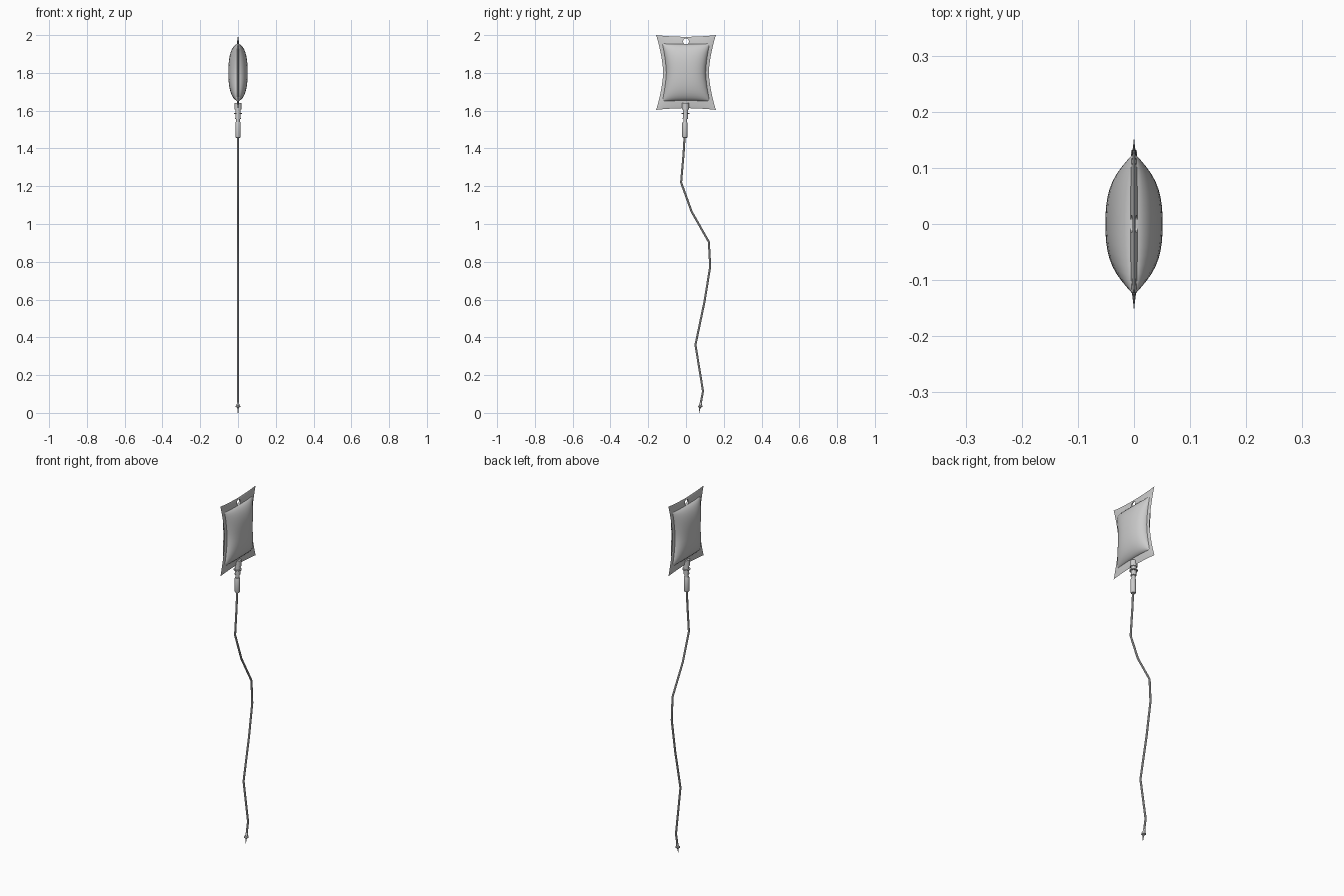
import bpy, bmesh, math
from mathutils import Vector

if "Cube" in bpy.data.objects:
    bpy.data.objects.remove(bpy.data.objects["Cube"])


def smooth(ob, angle=40):
    bpy.ops.object.select_all(action='DESELECT')
    ob.select_set(True)
    bpy.context.view_layer.objects.active = ob
    bpy.ops.object.shade_smooth_by_angle(angle=math.radians(angle))


def finish(bm, name):
    bmesh.ops.remove_doubles(bm, verts=bm.verts, dist=1e-5)
    bmesh.ops.recalc_face_normals(bm, faces=bm.faces)
    me = bpy.data.meshes.new(name)
    bm.to_mesh(me)
    bm.free()
    ob = bpy.data.objects.new(name, me)
    bpy.context.collection.objects.link(ob)
    return ob


def cushion(name, half_w, z0, z1, pinch, sag, depth, n=20):
    """Two mirrored curved grids meeting along a pinched rectangular rim."""
    bm = bmesh.new()
    zc, hz = (z0 + z1) / 2, (z1 - z0) / 2
    for side in (-1, 1):
        rows = []
        for j in range(n + 1):
            v = math.sin(math.pi / 2 * (2 * j / n - 1))
            row = []
            for i in range(n + 1):
                u = math.sin(math.pi / 2 * (2 * i / n - 1))
                y = u * (half_w - pinch * (1 - abs(v) ** 1.6))
                z = zc + v * (hz - sag * (1 - u * u))
                row.append(bm.verts.new((side * depth(u, v), y, z)))
            rows.append(row)
        for j in range(n):
            for i in range(n):
                bm.faces.new((rows[j][i], rows[j][i + 1],
                              rows[j + 1][i + 1], rows[j + 1][i]))
    return finish(bm, name)


def lathe(name, profile, y, sides=16):
    """Closed turned part on a vertical axis from (radius, z) pairs."""
    bm = bmesh.new()
    rings = [[bm.verts.new((r * math.cos(2 * math.pi * k / sides),
                            y + r * math.sin(2 * math.pi * k / sides), z))
              for k in range(sides)] for r, z in profile]
    for a, b in zip(rings, rings[1:]):
        for k in range(sides):
            m = (k + 1) % sides
            bm.faces.new((a[k], a[m], b[m], b[k]))
    bm.faces.new(rings[0])
    bm.faces.new(rings[-1])
    ob = finish(bm, name)
    smooth(ob)
    return ob


# flat welded sheet of the bag, with hanging hole
sheet = cushion("bag_sheet", 0.158, 1.604, 2.0, 0.037, 0.009,
                lambda u, v: 0.009 * (max(0, 1 - u ** 4) * max(0, 1 - v ** 4)) ** 0.8)
bpy.ops.mesh.primitive_cylinder_add(vertices=20, radius=0.016, depth=0.2,
                                    location=(0, 0, 1.966),
                                    rotation=(0, math.pi / 2, 0))
cutter = bpy.context.object
cutter.name = "hole_cutter"
cutter.hide_render = True
mod = sheet.modifiers.new("hole", 'BOOLEAN')
mod.operation = 'DIFFERENCE'
mod.object = cutter
bpy.context.view_layer.objects.active = sheet
bpy.ops.object.modifier_apply(modifier=mod.name)
bpy.data.objects.remove(cutter)
smooth(sheet)

# fluid-filled pillow
pillow = cushion("bag_pillow", 0.127, 1.648, 1.957, 0.022, 0.004,
                 lambda u, v: 0.051 * (max(0, 1 - abs(u) ** 2.5)
                                       * max(0, 1 - abs(v) ** 2.5)) ** 0.5)
smooth(pillow, 60)

# outlet port, connector and drip chamber
lathe("outlet_port", [(0.019, 1.64), (0.019, 1.606), (0.014, 1.606),
                      (0.014, 1.588), (0.021, 1.588), (0.021, 1.583),
                      (0.014, 1.583), (0.014, 1.56)], -0.003)
lathe("connector", [(0.015, 1.562), (0.015, 1.557), (0.010, 1.555),
                    (0.010, 1.535)], -0.004)
lathe("drip_chamber", [(0.012, 1.54), (0.014, 1.535), (0.014, 1.462),
                       (0.012, 1.457), (0.006, 1.455)], -0.006)

# kinked tube
path = [(-0.007, 1.47), (-0.013, 1.37), (-0.026, 1.22), (0.03, 1.065),
        (0.121, 0.905), (0.128, 0.775), (0.098, 0.59), (0.05, 0.36),
        (0.09, 0.115), (0.075, 0.035)]
curve = bpy.data.curves.new("tube", 'CURVE')
curve.dimensions = '3D'
curve.bevel_depth = 0.0055
curve.bevel_resolution = 2
curve.use_fill_caps = True
spline = curve.splines.new('POLY')
spline.points.add(len(path) - 1)
for p, (y, z) in zip(spline.points, path):
    p.co = (0, y, z, 1)
tube = bpy.data.objects.new("tube", curve)
bpy.context.collection.objects.link(tube)
bpy.ops.object.select_all(action='DESELECT')
tube.select_set(True)
bpy.context.view_layer.objects.active = tube
bpy.ops.object.convert(target='MESH')
smooth(bpy.context.object)

# needle hub and needle, leaning along the tube end
needle = lathe("needle", [(0.006, 0.056), (0.007, 0.04), (0.012, 0.037),
                          (0.012, 0.031), (0.005, 0.029), (0.003, 0.02),
                          (0.0015, 0.0)], 0)
for vert in needle.data.vertices:
    vert.co.y += 0.069 + vert.co.z * 0.18
